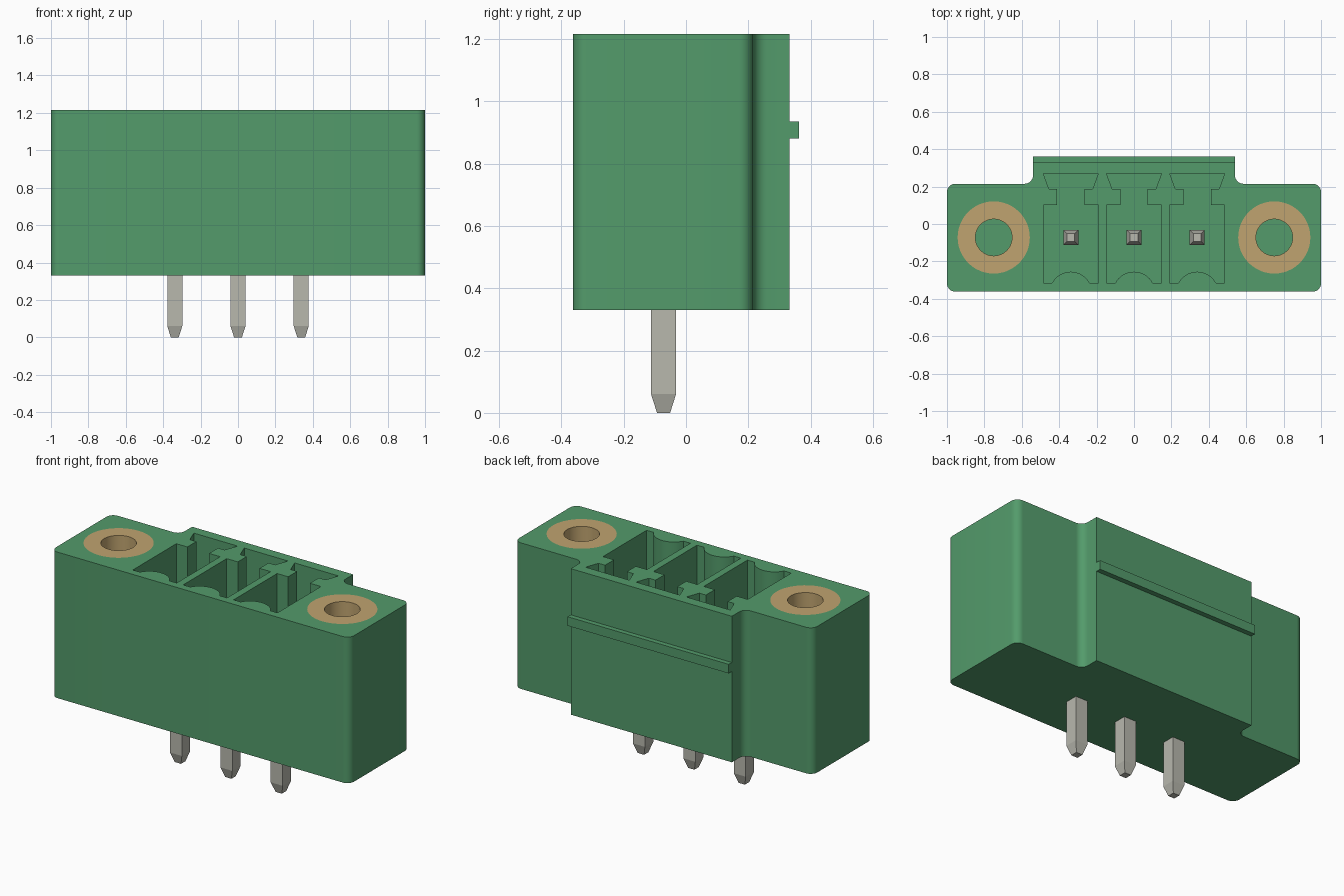
import bpy, bmesh
from math import sin, cos, radians, asin

BASE, TOP = 0.33, 1.215
PITCH = 0.338
PIN_Y = -0.072

if "Cube" in bpy.data.objects:
    bpy.data.objects.remove(bpy.data.objects["Cube"])


def material(name, rgb):
    m = bpy.data.materials.new(name)
    m.use_nodes = True
    m.diffuse_color = (*rgb, 1)
    m.node_tree.nodes["Principled BSDF"].inputs["Base Color"].default_value = (*rgb, 1)
    return m


green = material("green plastic", (0.087, 0.328, 0.147))
brass = material("brass", (0.527, 0.371, 0.162))
metal = material("tinned metal", (0.479, 0.479, 0.423))


def arc(cx, cy, r, a0, a1, n=8):
    angles = [radians(a0 + (a1 - a0) * i / n) for i in range(n + 1)]
    return [(cx + r * cos(a), cy + r * sin(a)) for a in angles]


def circle(cx, cy, r, n=48):
    return arc(cx, cy, r, 0, 360, n)[:-1]


def rect(cx, cy, hx, hy):
    return [(cx - hx, cy - hy), (cx + hx, cy - hy), (cx + hx, cy + hy), (cx - hx, cy + hy)]


def loft(name, sections, mat, closed=False):
    """Skin a list of (z, outline) sections, capped or joined end to end."""
    bm = bmesh.new()
    rings = [[bm.verts.new((x, y, z)) for x, y in pts] for z, pts in sections]
    pairs = list(zip(rings, rings[1:]))
    if closed:
        pairs.append((rings[-1], rings[0]))
    else:
        bm.faces.new(rings[0])
        bm.faces.new(rings[-1])
    for a, b in pairs:
        for i in range(len(a)):
            j = (i + 1) % len(a)
            bm.faces.new((a[i], a[j], b[j], b[i]))
    bmesh.ops.recalc_face_normals(bm, faces=bm.faces)
    mesh = bpy.data.meshes.new(name)
    bm.to_mesh(mesh)
    bm.free()
    mesh.materials.append(mat)
    ob = bpy.data.objects.new(name, mesh)
    bpy.context.collection.objects.link(ob)
    return ob


def smooth(ob):
    bpy.ops.object.select_all(action="DESELECT")
    ob.select_set(True)
    bpy.context.view_layer.objects.active = ob
    bpy.ops.object.shade_smooth_by_angle(angle=radians(30))


# Housing outline: right half, then mirrored
R = 0.045
half = (arc(1 - R, -0.362 + R, R, -90, 0)
        + arc(1 - R, 0.215 - R, R, 0, 90)
        + arc(0.54 + R, 0.215 + R, R, 270, 180)
        + [(0.54, 0.332)])
outline = half + [(-x, y) for x, y in reversed(half)]
housing = loft("housing", [(BASE, outline), (TOP, outline)], green)

# Contact chamber: keyed slot at the back, rounded rib at the front
rib = 0.113
spread = 90 - 28
right = [(0.147, -0.315), (0.147, 0.102), (0.073, 0.102),
         (0.073, 0.188), (0.117, 0.188), (0.147, 0.27)]
chamber = (arc(0, -0.315 - rib * cos(radians(spread)), rib,
               90 + spread, 90 - spread, 16)
           + right + [(-x, y) for x, y in reversed(right)])

cutters = []
for k in (-1, 0, 1):
    pts = [(x + k * PITCH, y) for x, y in chamber]
    cutters.append(loft("chamber_cutter", [(0.48, pts), (TOP + 0.1, pts)], green))
for s in (-1, 1):
    pts = circle(s * 0.75, PIN_Y, 0.193)
    cutters.append(loft("insert_cutter", [(0.55, pts), (TOP + 0.1, pts)], green))

for c in cutters:
    mod = housing.modifiers.new("cut", "BOOLEAN")
    mod.operation = "DIFFERENCE"
    mod.solver = "EXACT"
    mod.object = c
bpy.context.view_layer.update()
depsgraph = bpy.context.evaluated_depsgraph_get()
cut_mesh = bpy.data.meshes.new_from_object(housing.evaluated_get(depsgraph))
housing.modifiers.clear()
housing.data = cut_mesh
for c in cutters:
    bpy.data.objects.remove(c)
smooth(housing)

# Latching ridge along the back
ridge = rect(0, 0.341, 0.54, 0.021)
loft("latch_ridge", [(0.88, ridge), (0.935, ridge)], green)

# Threaded flange inserts
for s, side in ((1, "left"), (-1, "right")):
    outer = circle(s * 0.75, PIN_Y, 0.193)
    inner = circle(s * 0.75, PIN_Y, 0.098)
    tube = loft(side + "_flange_insert",
                [(0.55, outer), (TOP, outer), (TOP, inner), (0.55, inner)],
                brass, closed=True)
    smooth(tube)

# Square contact pins, tapered at both ends
for k, label in ((-1, "right"), (0, "middle"), (1, "left")):
    profile = [(0, 0.021), (0.06, 0.04), (0.90, 0.04), (0.96, 0.021)]
    loft(label + "_pin",
         [(z, rect(k * PITCH, PIN_Y, h, h)) for z, h in profile], metal)
